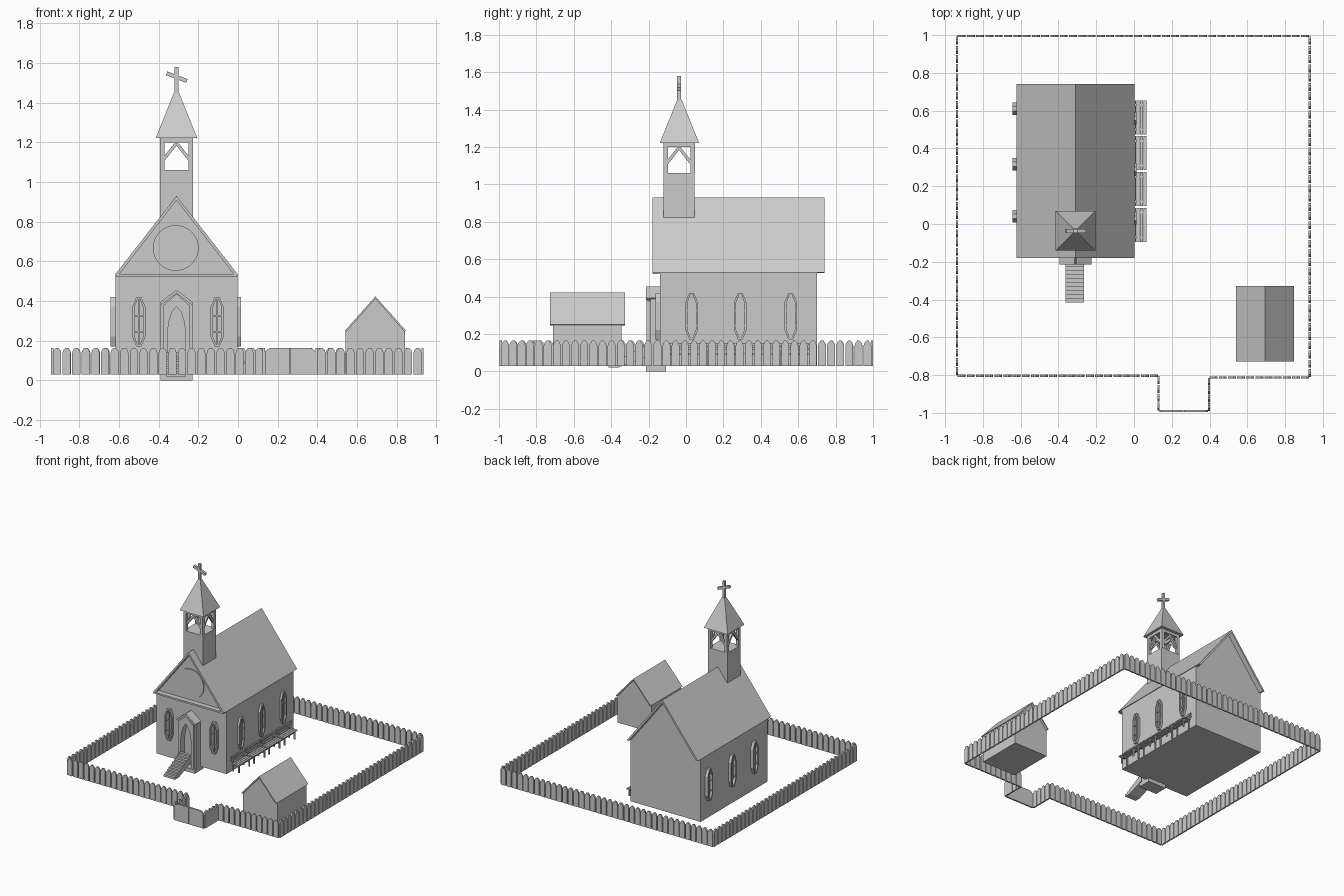
import bpy, bmesh
from math import sin, cos, pi, hypot, atan2
from mathutils import Matrix, Vector

if "Cube" in bpy.data.objects:
    bpy.data.objects.remove(bpy.data.objects["Cube"])

AX = {'x': lambda u, v, w: (w, u, v),    # profile in y,z
      'y': lambda u, v, w: (u, w, v),    # profile in x,z
      'z': lambda u, v, w: (u, v, w)}    # profile in x,y


def prism(bm, pts, axis, a, b):
    f = AX[axis]
    lo = [bm.verts.new(f(u, v, a)) for u, v in pts]
    hi = [bm.verts.new(f(u, v, b)) for u, v in pts]
    n = len(pts)
    bm.faces.new(lo)
    bm.faces.new(hi[::-1])
    for i in range(n):
        bm.faces.new((lo[i], hi[i], hi[(i + 1) % n], lo[(i + 1) % n]))
    return lo + hi


def ring(bm, outer, inner, axis, a, b):
    f, n = AX[axis], len(outer)
    L = [[bm.verts.new(f(u, v, w)) for u, v in p]
         for p, w in ((outer, a), (outer, b), (inner, b), (inner, a))]
    for k in range(4):
        p, q = L[k], L[(k + 1) % 4]
        for i in range(n):
            bm.faces.new((p[i], q[i], q[(i + 1) % n], p[(i + 1) % n]))


def box(bm, x0, x1, y0, y1, z0, z1):
    return prism(bm, [(x0, y0), (x1, y0), (x1, y1), (x0, y1)], 'z', z0, z1)


def finish(name, bm):
    bmesh.ops.recalc_face_normals(bm, faces=bm.faces[:])
    me = bpy.data.meshes.new(name)
    bm.to_mesh(me)
    bm.free()
    ob = bpy.data.objects.new(name, me)
    bpy.context.collection.objects.link(ob)
    return ob


def bar(bm, p, q, t, axis, a, b):
    """Straight bar of width t between two profile points."""
    d = Vector((q[0] - p[0], q[1] - p[1])).normalized() * t / 2
    n = (-d.y, d.x)
    prism(bm, [(p[0] + n[0], p[1] + n[1]), (q[0] + n[0], q[1] + n[1]),
               (q[0] - n[0], q[1] - n[1]), (p[0] - n[0], p[1] - n[1])], axis, a, b)


def house(name, cx, hw, y0, y1, zb, ze, zp, over, t):
    """Gabled walls plus an overhanging roof sheet."""
    bm = bmesh.new()
    w = hw - 0.004
    prism(bm, [(cx - w, zb), (cx + w, zb), (cx + w, ze), (cx, zp - t), (cx - w, ze)], 'y', y0, y1)
    finish(name + "_walls", bm)
    bm = bmesh.new()
    prism(bm, [(cx - hw, ze), (cx, zp), (cx + hw, ze), (cx + hw - t * .75, ze - .004),
               (cx, zp - t), (cx - hw + t * .75, ze - .004)], 'y', y0 - over, y1 + over)
    finish(name + "_roof", bm)


CX, CY = -0.31, -0.037
house("church", CX, 0.312, -0.14, 0.70, 0.03, 0.53, 0.93, 0.04, 0.022)
house("shed", 0.693, 0.154, -0.71, -0.345, 0.03, 0.25, 0.423, 0.018, 0.012)

# Front cornice and round gable window
bm = bmesh.new()
box(bm, CX - .305, CX + .305, -0.18, -0.14, 0.522, 0.535)
finish("gable_cornice", bm)
bm = bmesh.new()
prism(bm, [(CX - .004 + .115 * cos(i * pi / 24), .667 + .115 * sin(i * pi / 24)) for i in range(48)],
      'y', -0.148, -0.135)
finish("round_window", bm)

# Lancet windows
def window(c, axis, wall, out):
    def shape(k):
        h, s, t = .033 - k, .012 - k * .6, k
        return [(c + s, .17 + t), (c + h, .22 + t * .4), (c + h, .37 - t * .4), (c + s, .42 - t),
                (c - s, .42 - t), (c - h, .37 - t * .4), (c - h, .22 + t * .4), (c - s, .17 + t)]
    bm = bmesh.new()
    ring(bm, shape(0), shape(.01), axis, wall - out * .2, wall + out)
    prism(bm, shape(.008), axis, wall - out * .2, wall + out * .2)
    box_lo, box_hi = wall, wall + out * .7
    bar(bm, (c, .175), (c, .415), .006, axis, box_lo, box_hi)
    for z in (.245, .325):
        bar(bm, (c - .028, z), (c + .028, z), .006, axis, box_lo, box_hi)
    finish("window", bm)


for x in (-0.5, -0.105):
    window(x, 'y', -0.14, -0.022)
for y in (0.03, 0.29, 0.56):
    window(y, 'x', -0.002, 0.016)
for y in (0.04, 0.317, 0.61):
    window(y, 'x', -0.618, -0.024)

# Door portal with pointed arch and recessed door
arch = [(-.046, .0), (-.046, .24), (-.037, .30), (-.022, .345), (0, .372),
        (.022, .345), (.037, .30), (.046, .24), (.046, .0)]
outer = [(-.08, .0), (-.08, .24), (-.08, .32), (-.08, .388), (0, .45),
         (.08, .388), (.08, .32), (.08, .24), (.08, .0)]
mv = lambda pts: [(u + CX, v) for u, v in pts]
bm = bmesh.new()
ring(bm, mv(outer), mv(arch), 'y', -0.19, -0.107)
ring(bm, mv([(u * .84, v * .97) for u, v in outer]), mv(arch), 'y', -0.212, -0.19)
for s in (-1, 1):
    bar(bm, (CX + s * .08, .386), (CX, .448), .014, 'y', -0.214, -0.13)
box(bm, CX - .08, CX + .08, -0.214, -0.107, 0, .03)
finish("door_portal", bm)
bm = bmesh.new()
prism(bm, mv(arch), 'y', -0.16, -0.13)
finish("door", bm)

# Stairs: stepped profile with sloping underside
N, y0, y1, z0, z1 = 10, -0.415, -0.205, 0.025, 0.14
pts = [(y0, z0)]
for i in range(N):
    z = z0 + (z1 - z0) * (i + 1) / N
    pts += [(y0 + (y1 - y0) * i / N, z), (y0 + (y1 - y0) * (i + 1) / N, z)]
pts = pts[1:] + [(y1, z1 - .06), (y0 + .05, z0 - .005), (y0, z0 - .005)]
bm = bmesh.new()
prism(bm, pts, 'x', CX - .052, CX + .046)
finish("stairs", bm)

# Bell tower: solid shaft, corner posts, lintels and braces
T, P = 0.084, 0.024
bm = bmesh.new()
box(bm, CX - T, CX + T, CY - T + .002, CY + T - .002, 0.82, 1.06)
for sx in (-1, 1):
    for sy in (-1, 1):
        xs, ys = sorted((CX + sx * T, CX + sx * (T - P))), sorted((CY + sy * T, CY + sy * (T - P)))
        box(bm, *xs, *ys, 1.06, 1.222)
for s in (-1, 1):
    for axis, c, o in (('y', CX, CY), ('x', CY, CX)):
        a, b = o + s * T, o + s * (T - P)
        bar(bm, (c - T, 1.211), (c + T, 1.211), .022, axis, a, b)
        for k in (-1, 1):
            bar(bm, (c + k * .066, 1.112), (c, 1.196), .016, axis, a - s * .003, b + s * .003)
finish("bell_tower", bm)

# Spire
bm = bmesh.new()
bmesh.ops.create_cone(bm, cap_ends=True, segments=4, radius1=.105 * 2 ** .5, radius2=.012 * 2 ** .5,
                      depth=.23, matrix=Matrix.Translation((CX, CY + .002, 1.337)) @ Matrix.Rotation(pi / 4, 4, 'Z'))
finish("spire", bm)

# Cross with its tilted arm
bm = bmesh.new()
box(bm, CX - .01, CX + .01, CY - .01, CY + .01, 1.44, 1.58)
bar(bm, (CX - .05, 1.548), (CX + .052, 1.509), .02, 'y', CY - .01, CY + .01)
finish("cross", bm)

# Benches along the right wall
for y in (-0.095, 0.095, 0.285, 0.475):
    bm = bmesh.new()
    for x in (.012, .031, .05):
        box(bm, x, x + .016, y, y + .18, .09, .097)
    for z in (.115, .138):
        box(bm, .004, .011, y, y + .18, z, z + .014)
    for yy in (y + .02, y + .15):
        box(bm, .052, .062, yy, yy + .01, .03, .09)
        box(bm, .003, .012, yy, yy + .01, .03, .15)
        box(bm, .003, .062, yy, yy + .01, .082, .09)
    finish("bench", bm)

# Picket fence following the yard outline
path = [(.13, -.99), (.13, -.803), (-.937, -.803), (-.937, .995), (.93, .995),
        (.93, -.813), (.397, -.813), (.397, -.99)]
W = .021
picket = [(-W, .03), (W, .03), (W, .138), (W * .75, .153), (W * .3, .164),
          (-W * .3, .164), (-W * .75, .153), (-W, .138)]
bm = bmesh.new()
for (ax, ay), (bx, by) in zip(path, path[1:]):
    d = hypot(bx - ax, by - ay)
    n = round(d / .049)
    for i in range(n):
        t = (i + .5) / n
        vs = prism(bm, picket, 'y', -.006, .006)
        m = Matrix.Translation((ax + (bx - ax) * t, ay + (by - ay) * t, 0)) @ \
            Matrix.Rotation(atan2(by - ay, bx - ax), 4, 'Z')
        bmesh.ops.transform(bm, matrix=m, verts=vs)
finish("picket_fence", bm)

# Double gate with rounded outer corners
for s, name in ((-1, "gate_left"), (1, "gate_right")):
    bm = bmesh.new()
    edge = [(.264 + s * .001, .03), (.264 + s * .001, .164)]
    edge += [(.264 + s * (.09 + .038 * sin(a * pi / 10)), .134 + .03 * cos(a * pi / 10)) for a in range(6)]
    prism(bm, edge + [(.264 + s * .128, .03)], 'y', -.996, -.984)
    finish(name, bm)
